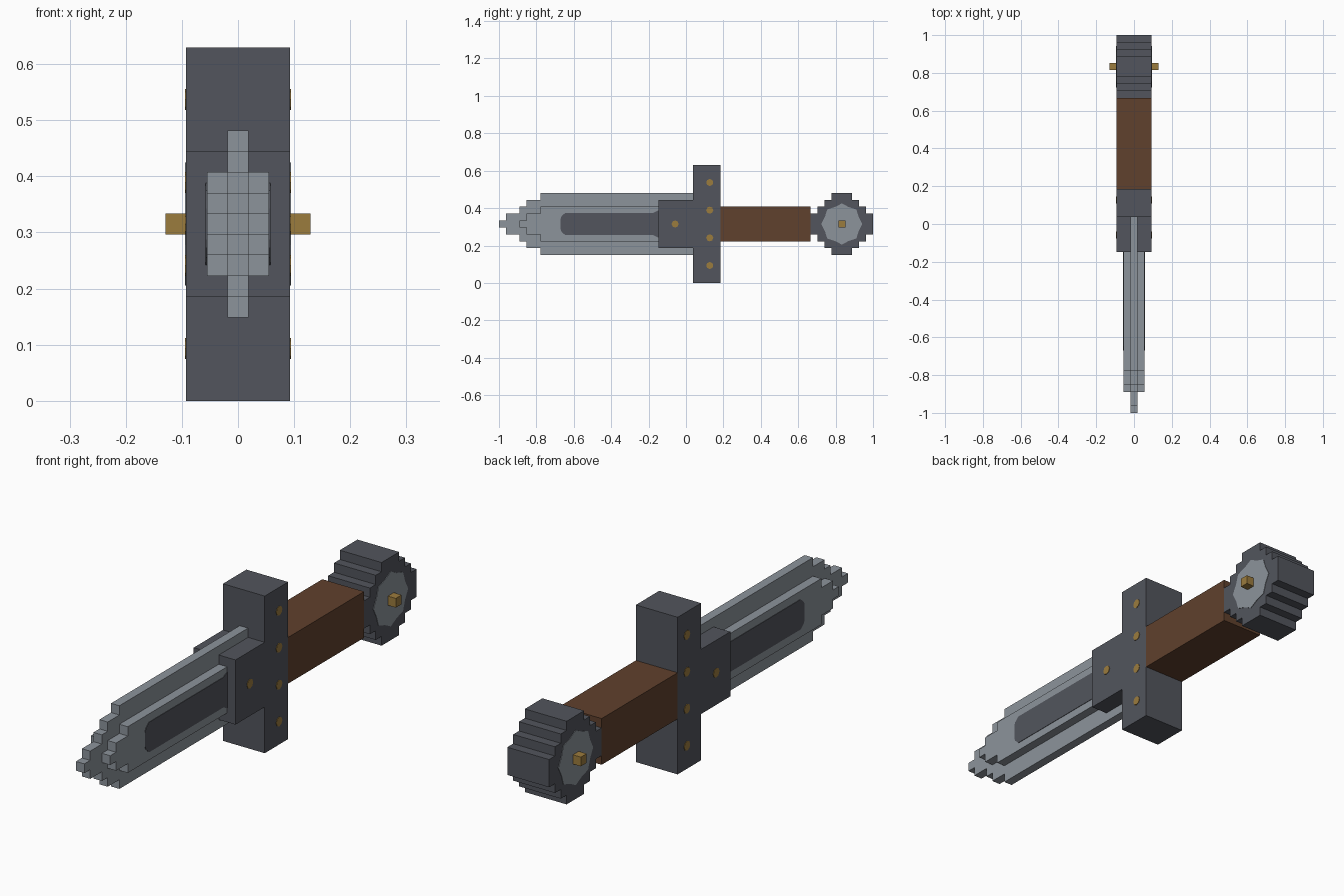
import bpy
import bmesh
from math import cos, sin, pi

if "Cube" in bpy.data.objects:
    bpy.data.objects.remove(bpy.data.objects["Cube"], do_unlink=True)

U = 1 / 27      # one stair step
MID = 0.315     # height of the long axis
POMMEL_Y = 0.833


def material(name, rgb):
    m = bpy.data.materials.new(name)
    m.use_nodes = True
    m.diffuse_color = (*rgb, 1)
    bsdf = next(n for n in m.node_tree.nodes if n.type == 'BSDF_PRINCIPLED')
    bsdf.inputs["Base Color"].default_value = (*rgb, 1)
    return m


steel = material("light steel", (0.265, 0.295, 0.33))
iron = material("dark iron", (0.085, 0.091, 0.109))
wood = material("brown grip", (0.117, 0.052, 0.026))
brass = material("brass", (0.33, 0.2, 0.048))


def prism(name, outline, spans, mat):
    """Extrude a (y, z) outline along x, once for each (x0, x1) span."""
    bm = bmesh.new()
    for x0, x1 in spans:
        face = bm.faces.new([bm.verts.new((x0, y, z)) for y, z in outline])
        side = bmesh.ops.extrude_face_region(bm, geom=[face])["geom"]
        moved = [v for v in side if isinstance(v, bmesh.types.BMVert)]
        bmesh.ops.translate(bm, verts=moved, vec=(x1 - x0, 0, 0))
    bmesh.ops.recalc_face_normals(bm, faces=bm.faces)
    mesh = bpy.data.meshes.new(name)
    bm.to_mesh(mesh)
    bm.free()
    mesh.materials.append(mat)
    obj = bpy.data.objects.new(name, mesh)
    bpy.context.collection.objects.link(obj)
    return obj


def both(half):
    return [(-half, half)]


def plates(half):
    t = 0.002
    return [(half, half + t), (-half - t, -half)]


def box(name, y0, y1, half_z, half_x, mat):
    z0, z1 = MID - half_z, MID + half_z
    prism(name, [(y0, z0), (y1, z0), (y1, z1), (y0, z1)], both(half_x), mat)


def mirrored(upper):
    """Close an upper outline of (y, height) by mirroring it below the axis."""
    return ([(y, MID + h) for y, h in upper] +
            [(y, MID - h) for y, h in reversed(upper)])


def stairs(steps, end):
    """Stepped tip: each (y, half height) starts a taller section."""
    pts, last = [], None
    for y, h in steps:
        if last is not None:
            pts.append((y, last))
        pts.append((y, h))
        last = h
    return mirrored(pts + [(end, last)])


# Blade: a tall thin core and a thicker, shorter spine
tip = [(-1, U / 2), (-1 + U, 1.5 * U), (-1 + 3 * U, 2.5 * U),
       (-1 + 4 * U, 3.5 * U), (-1 + 6 * U, 4.5 * U)]
prism("blade_edge", stairs(tip, 0.08), both(U / 2), steel)
spine = [(-1 + 3 * U, U / 2), (-1 + 4 * U, 1.5 * U), (-1 + 6 * U, 2.5 * U)]
prism("blade_spine", stairs(spine, 0), both(1.5 * U), steel)

# Dark groove on both flanks of the blade
groove = [(-0.67, 0.028), (-0.665, 0.042), (-0.645, 0.06), (-0.175, 0.06),
          (-0.148, 0.073)]
prism("blade_groove", mirrored(groove), plates(1.5 * U), iron)

# Guard and grip
GUARD = 2.5 * U
box("guard_bar", U, 5 * U, MID, GUARD, iron)
box("guard_collar", -4 * U, U, 3.5 * U, GUARD, iron)
box("grip", 5 * U, 18 * U, 2.5 * U, GUARD, wood)

# Stepped round pommel
wheel = [(-4.5, 1.5), (-3.5, 1.5), (-3.5, 2.5), (-2.5, 2.5), (-2.5, 3.5),
         (-1.5, 3.5), (-1.5, 4.5)]
wheel += [(-y, h) for y, h in reversed(wheel)]
prism("pommel", mirrored([(POMMEL_Y + y * U, h * U) for y, h in wheel]),
      both(GUARD), iron)


def disc(y, z, radii, count):
    return [(y + radii[i % 2] * cos(2 * pi * i / count),
             z + radii[i % 2] * sin(2 * pi * i / count)) for i in range(count)]


prism("pommel_disc", disc(POMMEL_Y, MID, (0.11, 0.098), 16), plates(GUARD), steel)
box("pommel_pin", POMMEL_Y - U / 2, POMMEL_Y + U / 2, U / 2, 3.5 * U, brass)

# Flat rivets on both sides of the guard
rivets = [(0.127, MID + k * 0.074) for k in (-3, -1, 1, 3)] + [(-0.058, MID)]
for i, (y, z) in enumerate(rivets):
    prism(f"rivet_{i + 1}", disc(y, z, (0.019, 0.019), 8), plates(GUARD), brass)
